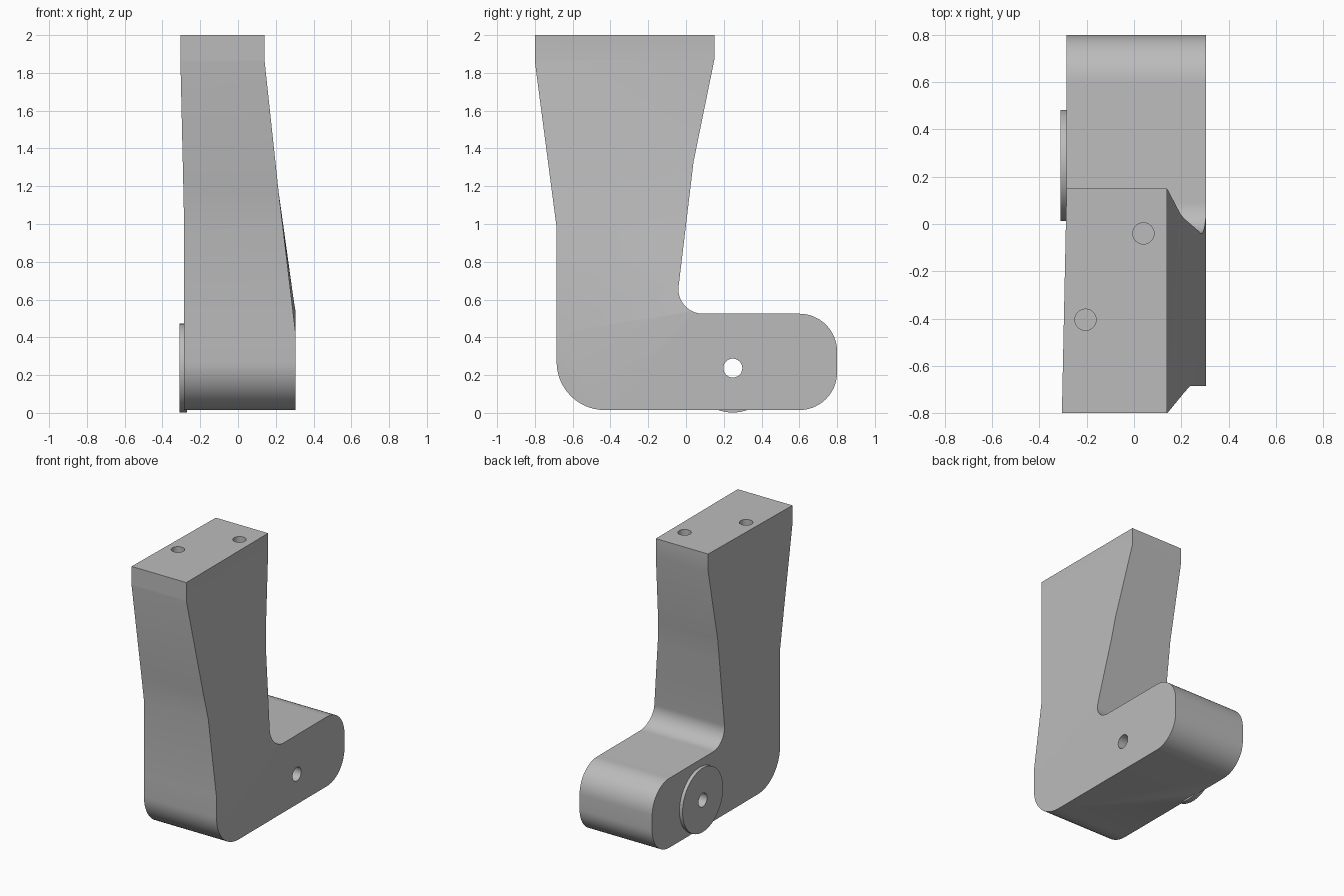
import bpy, bmesh, math
from mathutils import Vector

cube = bpy.data.objects.get("Cube")
if cube:
    bpy.data.objects.remove(cube, do_unlink=True)

grey = bpy.data.materials.new("plain_grey")
grey.use_nodes = True
colour = (0.5, 0.5, 0.5, 1)
grey.diffuse_color = colour
grey.node_tree.nodes["Principled BSDF"].inputs["Base Color"].default_value = colour


def make_object(name, bm):
    mesh = bpy.data.meshes.new(name)
    bmesh.ops.recalc_face_normals(bm, faces=bm.faces)
    bm.to_mesh(mesh)
    bm.free()
    mesh.materials.append(grey)
    obj = bpy.data.objects.new(name, mesh)
    bpy.context.collection.objects.link(obj)
    return obj


def arc(cy, cz, r, start, end, steps=14):
    angles = [math.radians(start + (end - start) * i / steps) for i in range(steps + 1)]
    return [(cy + r * math.cos(a), cz + r * math.sin(a)) for a in angles]


def cylinder(name, radius, start, end):
    start, end = Vector(start), Vector(end)
    axis = end - start
    bm = bmesh.new()
    bmesh.ops.create_cone(bm, cap_ends=True, segments=64, radius1=radius,
                          radius2=radius, depth=axis.length)
    turn = Vector((0, 0, 1)).rotation_difference(axis)
    for v in bm.verts:
        v.co = turn @ v.co + (start + end) / 2
    return make_object(name, bm)


# L-shaped side profile (y, z)
LEFT, RIGHT = 0.305, -0.285
profile = arc(-0.43, 0.27, 0.255, 180, 270)
profile += arc(0.6, 0.215, 0.2, 270, 360)
profile += arc(0.6, 0.325, 0.2, 0, 90)
profile += arc(0.09, 0.655, 0.13, 270, 173)
profile += [(0.04, 1.33), (0.15, 1.87), (0.15, 2), (-0.8, 2), (-0.8, 1.86), (-0.685, 0.98)]

bm = bmesh.new()
base = bm.faces.new([bm.verts.new((RIGHT, y, z)) for y, z in profile])
new = bmesh.ops.extrude_face_region(bm, geom=[base])["geom"]
bmesh.ops.translate(bm, vec=(LEFT - RIGHT, 0, 0),
                    verts=[g for g in new if isinstance(g, bmesh.types.BMVert)])


# Bend lines across the post, the lowest one tilted
def taper_start(y):
    return 0.53 + 0.16 * y


TOP, MID = 1.87, 1.17
for point, normal in [((0, 0, TOP), (0, 0, 1)), ((0, 0, MID), (0, 0, 1)),
                      ((0, 0, 0.98), (0, 0, 1)), ((0, 0, 0.53), (0, -0.16, 1))]:
    bmesh.ops.bisect_plane(bm, geom=bm.verts[:] + bm.edges[:] + bm.faces[:],
                           plane_co=point, plane_no=normal)

# Taper the two sides of the post
for v in bm.verts:
    y, z = v.co.y, v.co.z
    low = taper_start(y)
    if v.co.x > 0:
        if z > MID:
            v.co.x = 0.215 - 0.075 * min(1, (z - MID) / (TOP - MID))
        elif z > low and y < 0.1:
            v.co.x = LEFT - 0.09 * (z - low) / (MID - low)
    elif z > 0.98:
        v.co.x -= 0.02 * min(1, (z - 0.98) / (TOP - 0.98)) * (0.15 - y) / 0.95
bmesh.ops.triangulate(bm, faces=[f for f in bm.faces if abs(f.normal.x) > 0.5])
body = make_object("bracket_body", bm)

# Raised washer face on the right side
PY, PZ = 0.248, 0.237
boss = cylinder("pivot_boss", 0.235, (-0.31, PY, PZ), (-0.27, PY, PZ))

# Stepped pivot bore and the mounting holes in the top
cutters = [
    cylinder("pivot_hole_cutter", 0.05, (-0.5, PY, PZ), (0.5, PY, PZ)),
    cylinder("boss_bore_cutter", 0.12, (-0.5, PY, PZ), (-0.02, PY, PZ)),
    cylinder("left_bore_cutter", 0.08, (0.12, PY, PZ), (0.5, PY, PZ)),
    cylinder("rear_mount_cutter", 0.045, (0.04, -0.04, 1.7), (0.04, -0.04, 2.2)),
    cylinder("front_mount_cutter", 0.045, (-0.205, -0.405, 1.7), (-0.205, -0.405, 2.2)),
]


def boolean(target, tool, operation):
    mod = target.modifiers.new(tool.name, "BOOLEAN")
    mod.operation = operation
    mod.solver = "EXACT"
    mod.object = tool
    with bpy.context.temp_override(object=target, active_object=target):
        bpy.ops.object.modifier_apply(modifier=mod.name)
    bpy.data.objects.remove(tool, do_unlink=True)


boolean(body, boss, "UNION")
for cutter in cutters:
    boolean(body, cutter, "DIFFERENCE")

for obj in bpy.context.selected_objects:
    obj.select_set(False)
bpy.context.view_layer.objects.active = body
body.select_set(True)
bpy.ops.object.shade_smooth_by_angle(angle=math.radians(30))
